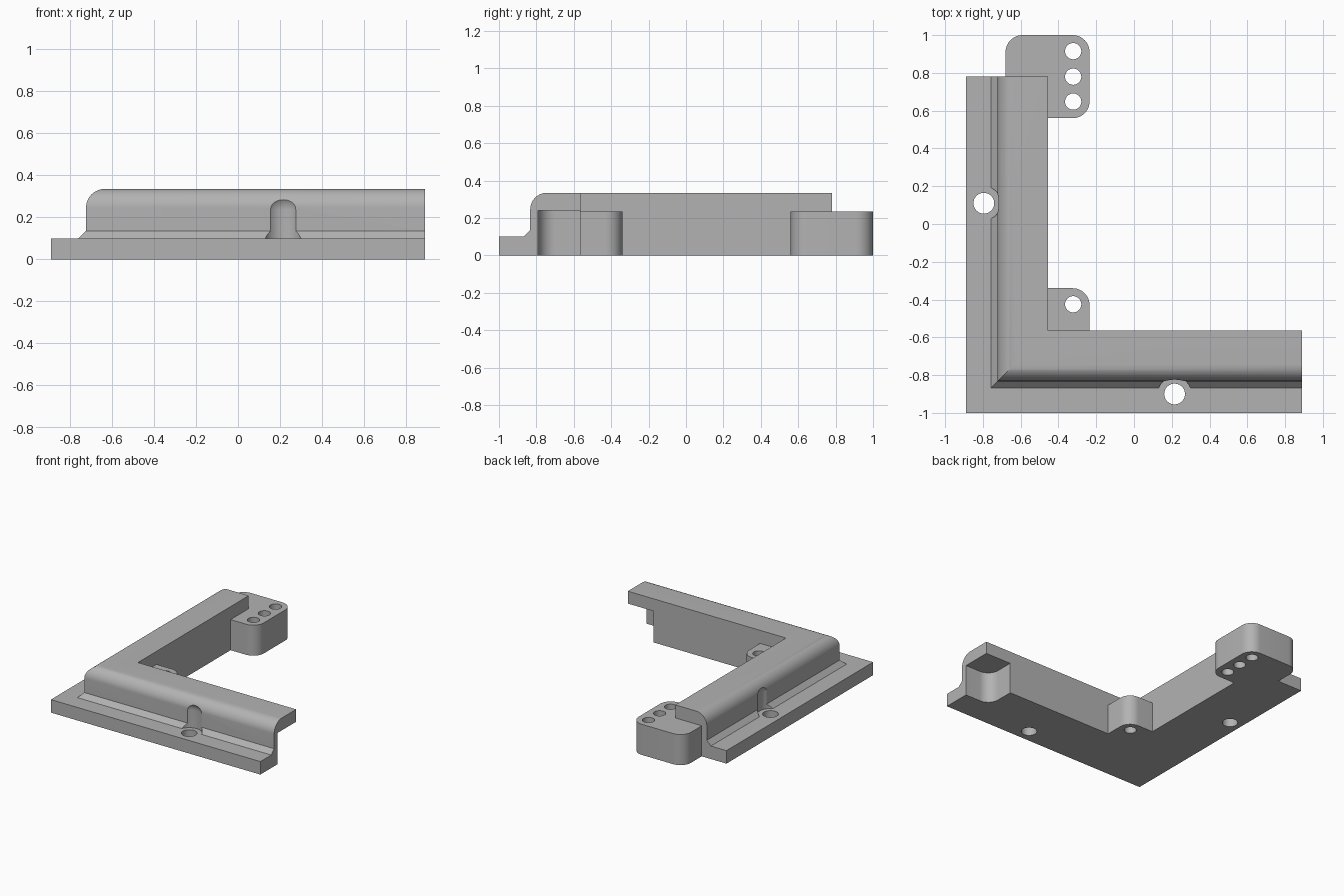
import bpy, bmesh
from math import sin, cos, pi, radians

cube = bpy.data.objects.get("Cube")
if cube:
    bpy.data.objects.remove(cube, do_unlink=True)

X0, X1, Y0, Y1 = -0.89, 0.89, -1.0, 0.78    # outer corner and arm ends
WIDTH, TOP, LUG_TOP = 0.435, 0.335, 0.235
INX, INY = X0 + WIDTH, Y0 + WIDTH           # inner corner
R = 0.09                                    # common rounding radius

grey = bpy.data.materials.new("plain_grey")
grey.use_nodes = True
grey.diffuse_color = (0.45, 0.45, 0.45, 1)
grey.node_tree.nodes["Principled BSDF"].inputs["Base Color"].default_value = grey.diffuse_color


def finish(bm, name):
    bmesh.ops.recalc_face_normals(bm, faces=bm.faces)
    mesh = bpy.data.meshes.new(name)
    bm.to_mesh(mesh)
    bm.free()
    mesh.materials.append(grey)
    obj = bpy.data.objects.new(name, mesh)
    bpy.context.collection.objects.link(obj)
    return obj


def loft(name, rings):
    """Skin equal-length rings of points and cap both ends."""
    bm = bmesh.new()
    rows = [[bm.verts.new(p) for p in ring] for ring in rings]
    n = len(rows[0])
    for a, b in zip(rows, rows[1:]):
        for i in range(n):
            j = (i + 1) % n
            bm.faces.new((a[i], a[j], b[j], b[i]))
    bm.faces.new(rows[0])
    bm.faces.new(rows[-1])
    return finish(bm, name)


def arc(cx, cy, r, start, steps=12):
    """Quarter circle, counter-clockwise from start degrees."""
    angles = [radians(start + 90 * i / steps) for i in range(steps + 1)]
    return [(cx + r * cos(a), cy + r * sin(a)) for a in angles]


def rounded_block(name, x0, x1, y0, y1, z0, z1, corners):
    """Upright block; corners lists the rounded ones, 0 = +x+y, then counter-clockwise."""
    outline = []
    for k, (x, y) in enumerate([(x1, y1), (x0, y1), (x0, y0), (x1, y0)]):
        if k in corners:
            cx = x - R if x == x1 else x + R
            cy = y - R if y == y1 else y + R
            outline += arc(cx, cy, R, 90 * k)
        else:
            outline.append((x, y))
    return loft(name, [[(x, y, z) for x, y in outline] for z in (z0, z1)])


def drill(name, x, y, r, z0, z1, segments=48):
    ring = [(x + r * cos(2 * pi * i / segments), y + r * sin(2 * pi * i / segments))
            for i in range(segments)]
    return loft(name, [[(u, v, z) for u, v in ring] for z in (z0, z1)])


def ball_cutter(name, x, y, r, z0, z1, segments=48):
    """Upright cylinder from z0 whose rounded top starts at z1."""
    levels = [(r, z0)] + [(r * cos(a), z1 + r * sin(a))
                          for a in [radians(88 * i / 14) for i in range(15)]]
    rings = [[(x + q * cos(2 * pi * i / segments), y + q * sin(2 * pi * i / segments), z)
              for i in range(segments)] for q, z in levels]
    return loft(name, rings)


def combine(body, other, operation):
    mod = body.modifiers.new(other.name, "BOOLEAN")
    mod.operation, mod.solver, mod.object = operation, "EXACT", other
    bpy.context.view_layer.objects.active = body
    bpy.ops.object.modifier_apply(modifier=mod.name)
    bpy.data.objects.remove(other, do_unlink=True)


# Mitred L frame: flange, chamfered foot, wall with rounded shoulder
shoulder = [(d, z) for d, z in reversed(arc(0.167 + R, TOP - R, R, 90))]
shoulder.reverse()
profile = [(0, 0), (0, 0.1), (0.132, 0.1), (0.167, 0.135)]
profile += shoulder[::-1] + [(WIDTH, TOP), (WIDTH, 0)]
bracket = loft("corner_bracket", [
    [(X1, Y0 + d, z) for d, z in profile],
    [(X0 + d, Y0 + d, z) for d, z in profile],
    [(X0 + d, Y1, z) for d, z in profile]])

# Drilled lugs at the back end and in the inner corner
combine(bracket, rounded_block("end_lug", -0.68, -0.235, 0.56, 1.0, 0, LUG_TOP, (0, 1, 3)), "UNION")
combine(bracket, rounded_block("corner_lug", INX - 0.1, -0.235, INY - 0.1, -0.34, 0, LUG_TOP, (0,)), "UNION")

# Pocket under the free end of the front arm
combine(bracket, rounded_block("end_pocket", 0.67, 1.1, -0.79, -0.4, -0.1, 0.24, (2,)), "DIFFERENCE")

# Flange screw holes with round-topped clearance in the wall
for x, y in [(0.215, -0.9), (-0.795, 0.11)]:
    combine(bracket, ball_cutter("screw_clearance", x, y, R, 0.1, LUG_TOP), "DIFFERENCE")
    combine(bracket, drill("screw_hole", x, y, 0.055, -0.1, 0.2), "DIFFERENCE")

# Pin holes through the lugs
for y in (0.915, 0.78, 0.648, -0.425):
    combine(bracket, drill("pin_hole", -0.322, y, 0.043, -0.1, 0.3), "DIFFERENCE")

bpy.ops.object.select_all(action="DESELECT")
bracket.select_set(True)
bpy.context.view_layer.objects.active = bracket
bpy.ops.object.shade_smooth_by_angle(angle=radians(25))
